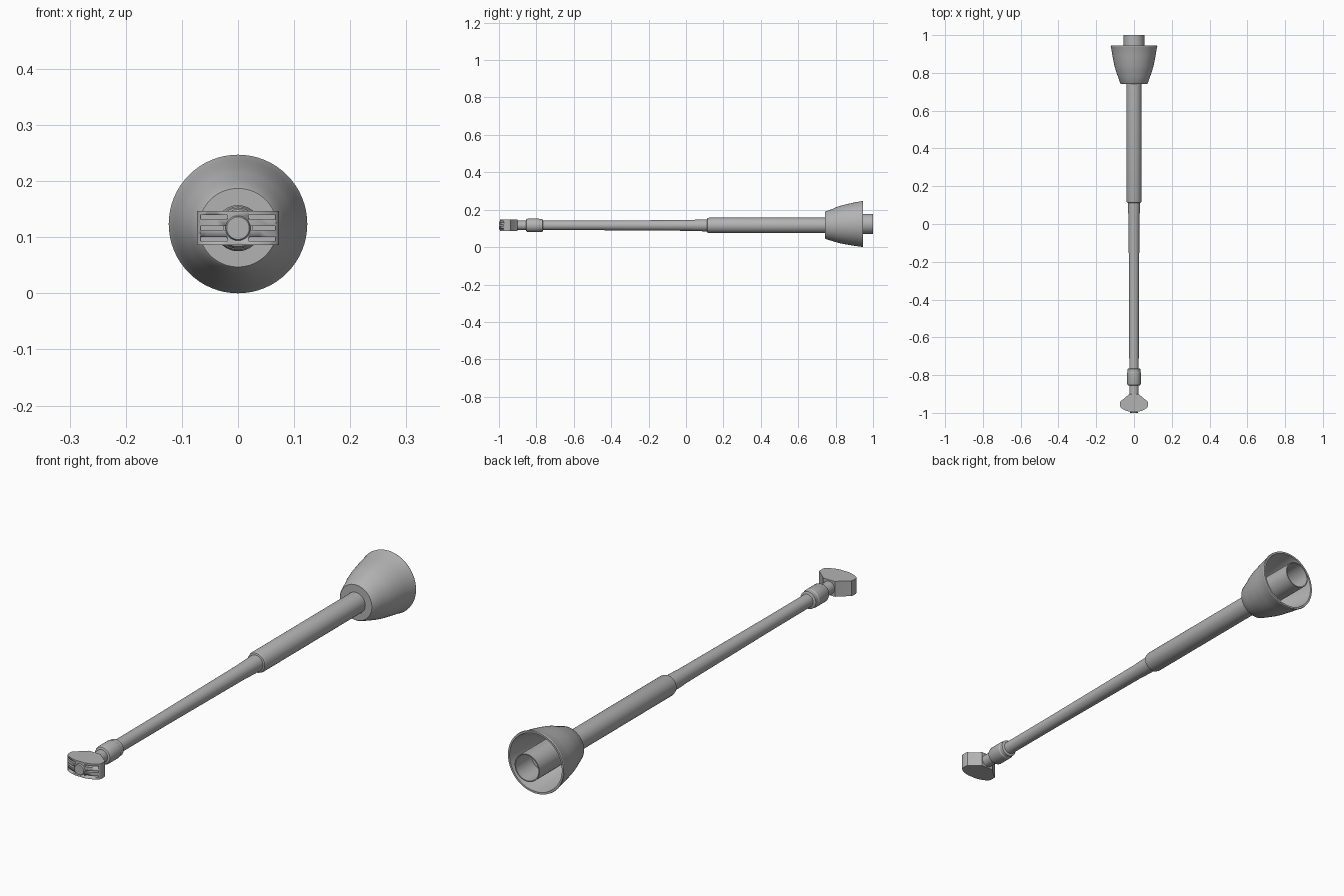
import bpy, bmesh, math

if "Cube" in bpy.data.objects:
    bpy.data.objects.remove(bpy.data.objects["Cube"])

grey = bpy.data.materials.new("plain grey")
grey.diffuse_color = (0.45, 0.45, 0.45, 1)
grey.use_nodes = True
grey.node_tree.nodes["Principled BSDF"].inputs["Base Color"].default_value = grey.diffuse_color


def finish(name, bm, angle=30):
    bmesh.ops.recalc_face_normals(bm, faces=bm.faces[:])
    me = bpy.data.meshes.new(name)
    bm.to_mesh(me)
    bm.free()
    me.materials.append(grey)
    ob = bpy.data.objects.new(name, me)
    bpy.context.collection.objects.link(ob)
    bpy.context.view_layer.objects.active = ob
    ob.select_set(True)
    bpy.ops.object.shade_smooth_by_angle(angle=math.radians(angle))
    ob.select_set(False)
    return ob


def turned(name, profile, n=48):
    """Rings along y from (y, radius, centre height), capped at both ends."""
    bm = bmesh.new()
    rings = []
    for y, r, zc in profile:
        rings.append([bm.verts.new((r * math.cos(a), y, zc + r * math.sin(a)))
                      for a in (2 * math.pi * i / n for i in range(n))])
    for p, q in zip(rings, rings[1:]):
        for i in range(n):
            j = (i + 1) % n
            bm.faces.new((p[i], p[j], q[j], q[i]))
    bm.faces.new(rings[0])
    bm.faces.new(rings[-1])
    return finish(name, bm)


Z = 0.116   # shaft axis
ZB = 0.1235  # axis at the open end of the bell

# Shafts
turned("thin_rod", [(-0.80, 0.025, Z), (-0.5, 0.0255, Z), (0.03, 0.029, Z),
                    (0.04, 0.030, Z), (0.15, 0.033, Z)])
turned("thick_tube", [(0.112, 0.034, Z), (0.114, 0.038, Z), (0.124, 0.041, Z),
                      (0.76, 0.041, Z)])

# Hollow bell: outer wall, rim, inner wall
turned("bell", [(0.742, 0.040, 0.117), (0.742, 0.070, 0.117), (0.746, 0.0735, 0.117),
                (0.78, 0.085, 0.118), (0.81, 0.096, 0.120), (0.84, 0.104, 0.121),
                (0.89, 0.114, 0.1225), (0.935, 0.1215, ZB), (0.94, 0.1235, ZB),
                (0.945, 0.1225, ZB), (0.945, 0.115, ZB), (0.89, 0.106, 0.1225),
                (0.82, 0.090, 0.121), (0.77, 0.070, 0.118), (0.765, 0.045, 0.118)], 64)

# Open stub pipe inside the bell
turned("stub_pipe", [(0.76, 0.0545, ZB), (1.0, 0.0545, ZB),
                     (1.0, 0.0505, ZB), (0.90, 0.0505, ZB)])

# Collar, neck and end button
turned("collar", [(-0.856, 0.027, Z), (-0.853, 0.033, Z), (-0.845, 0.0365, Z),
                  (-0.787, 0.0365, Z), (-0.783, 0.034, Z), (-0.768, 0.034, Z),
                  (-0.764, 0.026, Z)])
turned("neck", [(-0.97, 0.025, Z), (-0.90, 0.025, Z), (-0.84, 0.025, Z)])
turned("end_button", [(-1.0, 0.020, Z), (-0.997, 0.022, Z), (-0.990, 0.0225, Z),
                      (-0.990, 0.0265, Z), (-0.96, 0.0265, Z)])

# Mushroom-shaped head, extruded in height
half = [(0.026, -0.900), (0.034, -0.908), (0.062, -0.932), (0.071, -0.938),
        (0.073, -0.944), (0.073, -0.966), (0.069, -0.973), (0.055, -0.983),
        (0.038, -0.990), (0.02, -0.994)]
outline = half + [(-x, y) for x, y in reversed(half)]
bm = bmesh.new()
face = bm.faces.new([bm.verts.new((x, y, 0.086)) for x, y in outline])
ext = bmesh.ops.extrude_face_region(bm, geom=[face])
for v in ext["geom"]:
    if isinstance(v, bmesh.types.BMVert):
        v.co.z = 0.147
head = finish("head", bm)

# Grooves on the face of the head
bm = bmesh.new()
for s in (-1, 1):
    for z in (0.136, 0.1165, 0.097):
        box = bmesh.ops.create_cube(bm, size=1)["verts"]
        for v in box:
            v.co = (s * 0.043 + v.co.x * 0.048, -0.985 + v.co.y * 0.04, z + v.co.z * 0.007)
cutter = finish("groove_cutter", bm)
cutter.hide_render = True
cutter.hide_viewport = True
cut = head.modifiers.new("grooves", 'BOOLEAN')
cut.operation = 'DIFFERENCE'
cut.solver = 'EXACT'
cut.object = cutter
